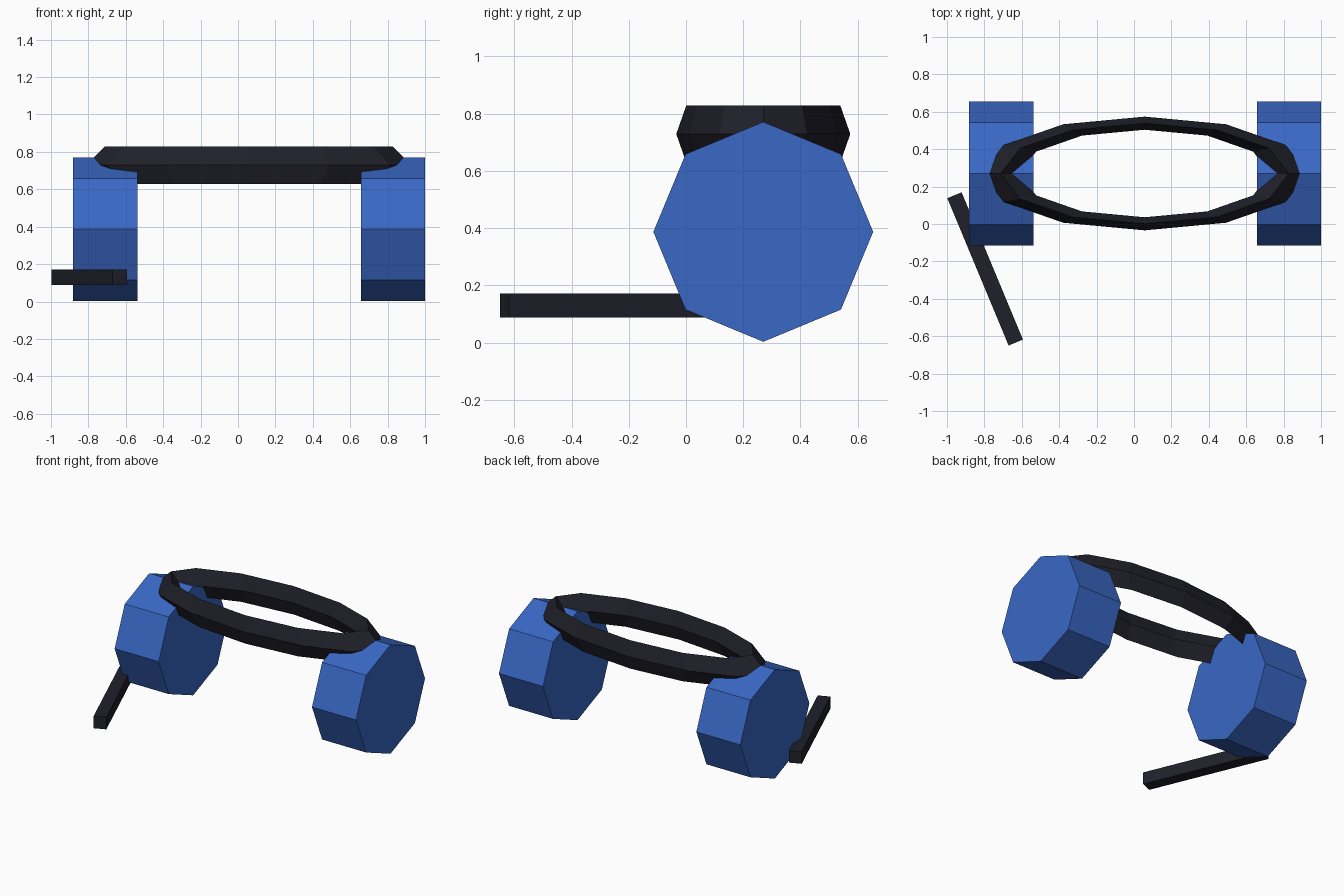
import bpy, math

if "Cube" in bpy.data.objects:
    bpy.data.objects.remove(bpy.data.objects["Cube"])


def material(name, rgb):
    m = bpy.data.materials.new(name)
    m.diffuse_color = (*rgb, 1)
    m.use_nodes = True
    m.node_tree.nodes["Principled BSDF"].inputs["Base Color"].default_value = m.diffuse_color
    return m


blue = material("blue", (0.041, 0.138, 0.558))
black = material("near black", (0.0144, 0.0144, 0.023))


def finish(name, mat):
    ob = bpy.context.object
    ob.name = name
    ob.data.materials.append(mat)
    return ob


# Octagonal ear cups, one corner pointing up
for name, x in (("left_ear_cup", -0.71), ("right_ear_cup", 0.828)):
    bpy.ops.mesh.primitive_cylinder_add(
        vertices=8, radius=0.384, depth=0.343,
        location=(x, 0.27, 0.387), rotation=(0, math.pi / 2, 0))
    finish(name, blue)

# Oval headband with a diamond cross-section
bpy.ops.mesh.primitive_torus_add(
    major_segments=12, minor_segments=4, major_radius=1, minor_radius=0.13,
    location=(0.057, 0.27, 0.729))
band = finish("headband", black)
band.scale = (0.77, 0.269, 0.1 / 0.13)

# Microphone arm, a square bar angled inwards
bpy.ops.mesh.primitive_cube_add(
    size=1, location=(-0.796, -0.24, 0.13), rotation=(0, 0, math.radians(22.6)))
arm = finish("microphone_arm", black)
arm.scale = (0.083, 0.853, 0.085)
